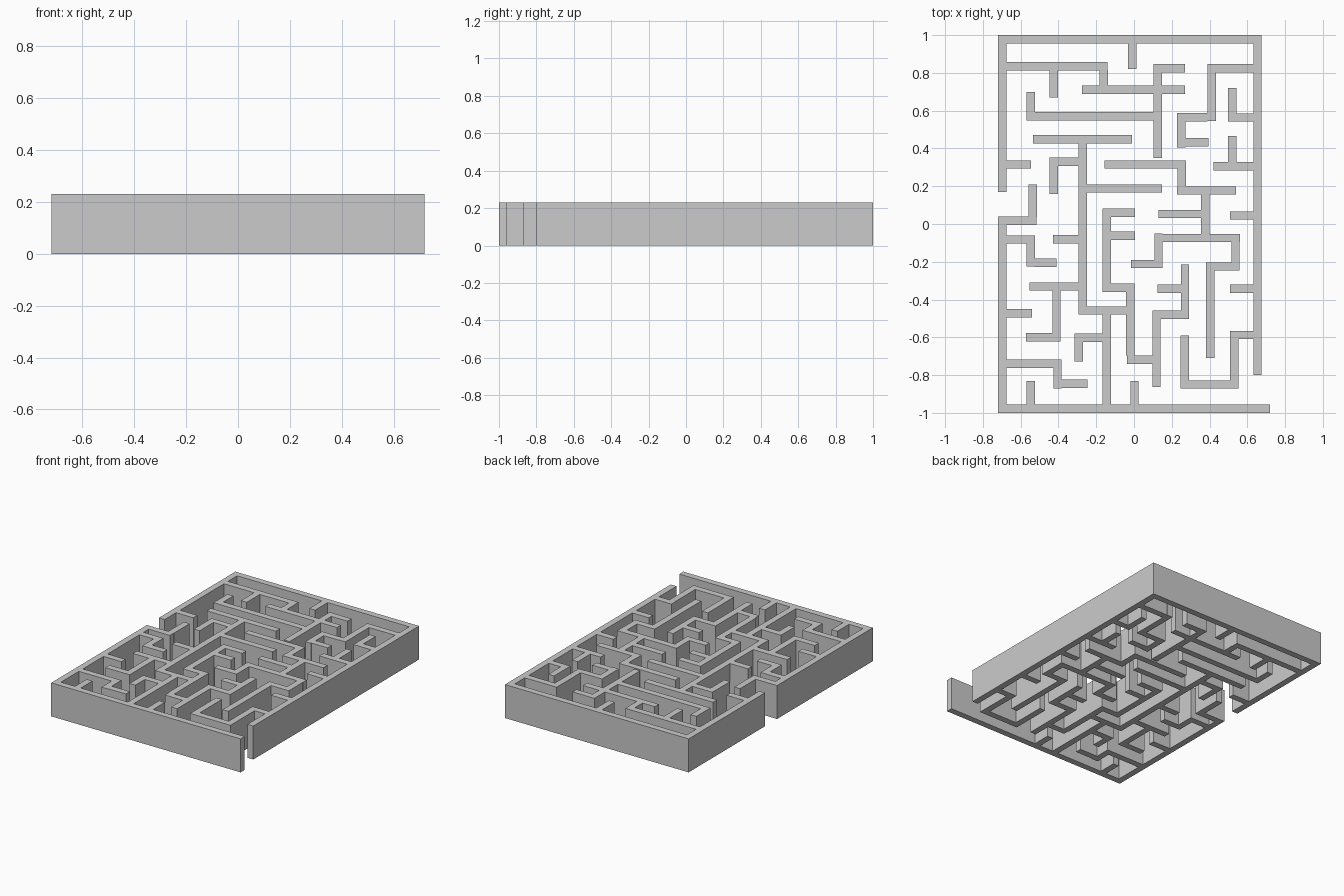
import bpy
import bmesh
from mathutils import Matrix

T = 0.044   # wall thickness
H = 0.23    # wall height


def walls(name, across, along):
    """across: (y, x0, x1) walls running in x; along: (x, y0, y1) walls running in y."""
    rects = [(x0, x1, y - T / 2, y + T / 2) for y, x0, x1 in across]
    rects += [(x - T / 2, x + T / 2, y0, y1) for x, y0, y1 in along]
    bm = bmesh.new()
    for x0, x1, y0, y1 in rects:
        place = Matrix.Translation(((x0 + x1) / 2, (y0 + y1) / 2, H / 2))
        size = Matrix.Diagonal((x1 - x0, y1 - y0, H, 1))
        bmesh.ops.create_cube(bm, size=1, matrix=place @ size)
    mesh = bpy.data.meshes.new(name)
    bm.to_mesh(mesh)
    bm.free()
    bpy.context.collection.objects.link(bpy.data.objects.new(name, mesh))


# Outer frame with an entrance on the left and an exit at the bottom right
walls("outer_walls",
      across=[(0.978, -0.676, 0.632), (-0.978, -0.72, 0.72)],
      along=[(-0.698, 0.17, 1), (-0.698, -0.956, 0.04), (0.654, -0.80, 1)])

# Back left passages
walls("back_left_walls",
      across=[(0.835, -0.676, -0.14), (0.71, -0.275, 0.27), (0.57, -0.57, 0.104),
              (0.448, -0.535, -0.01), (0.315, -0.676, -0.545), (0.33, -0.447, -0.293),
              (0.188, -0.251, 0.147), (0.018, -0.676, -0.515)],
      along=[(-0.425, 0.67, 0.814), (-0.16, 0.731, 0.814), (-0.01, 0.82, 0.956),
             (-0.547, 0.591, 0.70), (-0.425, 0.16, 0.31), (-0.536, 0.038, 0.21),
             (-0.272, -0.48, 0.427)])

# Back right passages
walls("back_right_walls",
      across=[(0.825, 0.147, 0.27), (0.825, 0.432, 0.632), (0.565, 0.228, 0.39),
              (0.432, 0.27, 0.395), (0.564, 0.542, 0.632), (0.305, 0.42, 0.632),
              (0.315, -0.155, 0.275), (0.177, 0.228, 0.54), (0.053, 0.13, 0.357),
              (0.045, 0.507, 0.632)],
      along=[(0.125, 0.35, 0.848), (0.412, 0.545, 0.848), (0.25, 0.405, 0.544),
             (0.52, 0.543, 0.72), (0.52, 0.326, 0.465), (0.252, 0.198, 0.294),
             (0.378, -0.053, 0.156)])

# Front left passages
walls("front_left_walls",
      across=[(-0.082, -0.676, -0.568), (-0.205, -0.526, -0.41), (-0.08, -0.43, -0.293),
              (-0.331, -0.552, -0.293), (-0.472, -0.676, -0.54), (-0.60, -0.573, -0.431),
              (-0.602, -0.315, -0.167), (-0.74, -0.676, -0.383), (-0.846, -0.384, -0.245),
              (-0.458, -0.251, -0.041)],
      along=[(-0.547, -0.226, -0.06), (-0.41, -0.622, -0.352), (-0.293, -0.728, -0.623),
             (-0.405, -0.872, -0.761), (-0.547, -0.956, -0.83), (-0.145, -0.956, -0.479)])

# Front right passages
walls("front_right_walls",
      across=[(0.06, -0.124, 0.005), (-0.062, -0.124, 0.005), (-0.338, -0.124, -0.041),
              (-0.074, 0.151, 0.56), (-0.212, -0.015, 0.109), (-0.225, 0.424, 0.515),
              (-0.342, 0.507, 0.632), (-0.342, 0.125, 0.249), (-0.48, 0.14, 0.249),
              (-0.718, -0.037, 0.098), (-0.85, 0.291, 0.509), (-0.588, 0.507, 0.632)],
      along=[(-0.145, -0.36, 0.082), (-0.02, -0.696, -0.316), (0.13, -0.234, -0.05),
             (0.537, -0.247, -0.095), (0.403, -0.71, -0.203), (0.27, -0.502, -0.215),
             (0.119, -0.862, -0.458), (0.003, -0.956, -0.83), (0.269, -0.872, -0.59),
             (0.531, -0.872, -0.609)])
